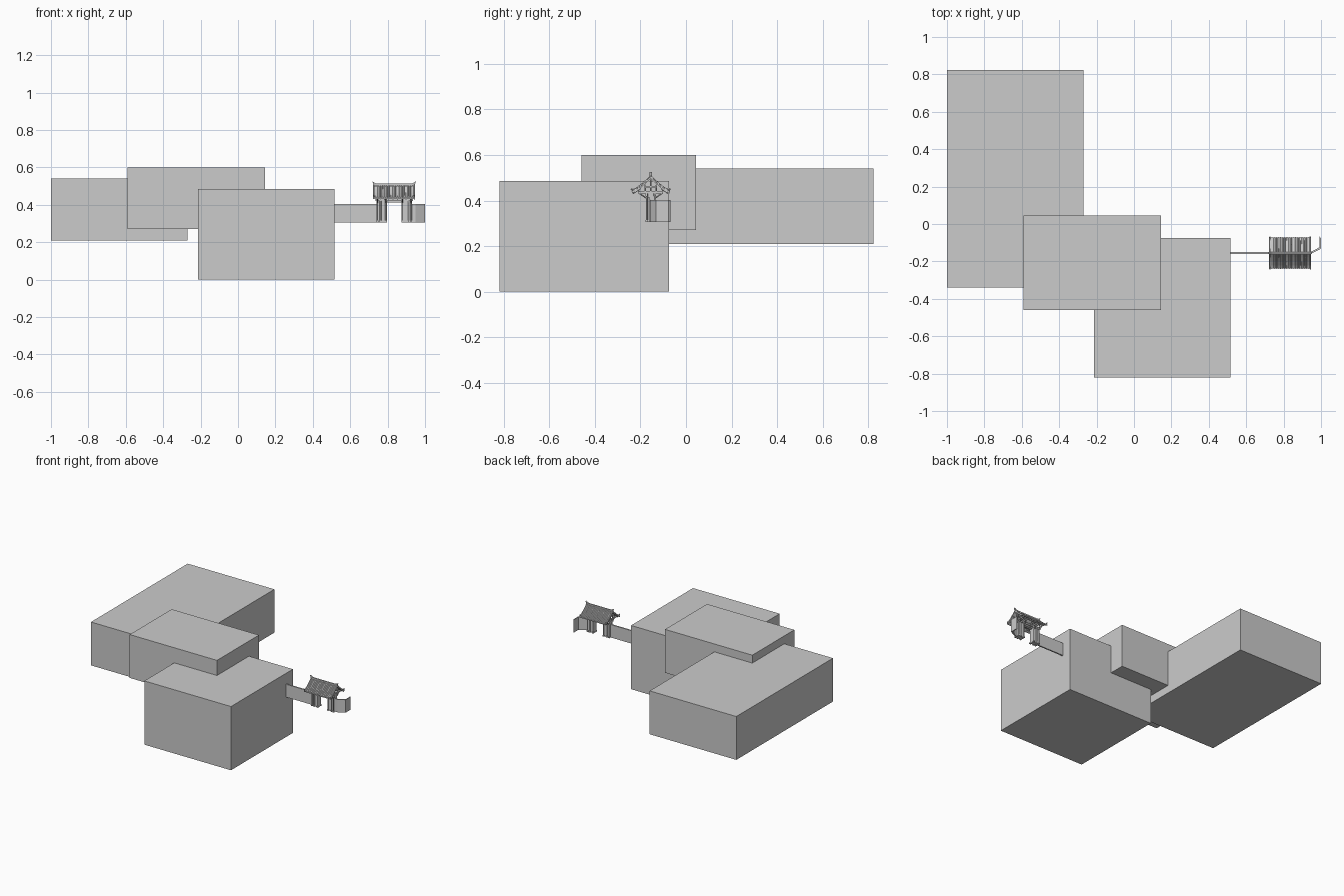
import bpy
import bmesh
import math
from mathutils import Vector

if "Cube" in bpy.data.objects:
    bpy.data.objects.remove(bpy.data.objects["Cube"], do_unlink=True)

grey = bpy.data.materials.new("plain grey")
grey.use_nodes = True
GREY = (0.6, 0.6, 0.6, 1)
grey.diffuse_color = GREY
grey.node_tree.nodes["Principled BSDF"].inputs["Base Color"].default_value = GREY


def finish(name, bm):
    bmesh.ops.recalc_face_normals(bm, faces=bm.faces)
    mesh = bpy.data.meshes.new(name)
    bm.to_mesh(mesh)
    bm.free()
    mesh.materials.append(grey)
    obj = bpy.data.objects.new(name, mesh)
    bpy.context.collection.objects.link(obj)
    return obj


def add_prism(bm, outline, shift):
    """Sweep a closed outline along a straight shift."""
    low = [bm.verts.new(p) for p in outline]
    high = [bm.verts.new(Vector(p) + Vector(shift)) for p in outline]
    bm.faces.new(low)
    bm.faces.new(high)
    n = len(low)
    for i in range(n):
        j = (i + 1) % n
        bm.faces.new((low[i], low[j], high[j], high[i]))


def add_box(bm, x, y, z):
    add_prism(bm, [(x[0], y[0], z[0]), (x[1], y[0], z[0]),
                   (x[1], y[1], z[0]), (x[0], y[1], z[0])], (0, 0, z[1] - z[0]))


def box(name, x, y, z):
    bm = bmesh.new()
    add_box(bm, x, y, z)
    return finish(name, bm)


def add_rod(bm, a, b, r, sides=8):
    """Round rod between two points."""
    a, b = Vector(a), Vector(b)
    d = (b - a).normalized()
    u = d.orthogonal().normalized()
    v = d.cross(u)
    ring = [a + r * (math.cos(t) * u + math.sin(t) * v)
            for t in (2 * math.pi * i / sides for i in range(sides))]
    add_prism(bm, ring, b - a)


# Large blocks
box("front_block", (-0.215, 0.515), (-0.82, -0.075), (0, 0.485))
box("middle_block", (-0.59, 0.145), (-0.46, 0.045), (0.27, 0.60))
box("rear_block", (-1.0, -0.27), (-0.34, 0.823), (0.21, 0.54))

# Gate layout
CX, CY, GROUND = 0.835, -0.155, 0.305
HALF = 0.112

# Courtyard wall: long run, then angled wing and short return
box("long_wall", (0.515, CX - 0.09), (CY - 0.005, CY + 0.005), (GROUND, 0.403))
bm = bmesh.new()
path = [(CX + 0.09, CY), (0.945, CY), (0.996, -0.128), (0.996, -0.072)]
inner = [(x - 0.003, y + 0.004, GROUND) for x, y in path]
outer = [(x + 0.003, y - 0.004, GROUND) for x, y in reversed(path)]
add_prism(bm, inner + outer, (0, 0, 0.098))
finish("angled_wall", bm)

# Gate piers, posts and plinths, mirrored about the gate centre
piers, posts, plinths = bmesh.new(), bmesh.new(), bmesh.new()
for s in (-1, 1):
    def span(a, b):
        return sorted((CX + s * a, CX + s * b))
    add_box(piers, span(0.04, 0.068), (CY - 0.016, CY + 0.016), (GROUND, 0.425))
    add_box(piers, span(0.068, 0.093), (CY - 0.006, CY + 0.018), (GROUND, 0.42))
    for off in (0.044, 0.073, 0.09):
        for side in (-1, 1):
            y = CY + side * 0.017
            add_rod(posts, (CX + s * off, y, GROUND), (CX + s * off, y, 0.43), 0.0045)
            add_box(plinths, span(off - 0.006, off + 0.006),
                    (y - 0.006, y + 0.006), (GROUND, GROUND + 0.01))
finish("gate_piers", piers)
finish("gate_posts", posts)
finish("post_plinths", plinths)

# Lintels and beams
bm = bmesh.new()
add_box(bm, (CX - 0.095, CX + 0.095), (CY - 0.012, CY + 0.012), (0.413, 0.432))
for side in (-1, 1):
    y = CY + side * 0.019
    add_box(bm, (CX - 0.1, CX + 0.1), (y - 0.004, y + 0.004), (0.42, 0.431))
    for k in (0.024, 0.052):
        add_rod(bm, (CX - 0.105, CY + side * k, 0.486 - k * 0.85),
                (CX + 0.105, CY + side * k, 0.486 - k * 0.85), 0.004)
add_rod(bm, (CX - 0.105, CY, 0.49), (CX + 0.105, CY, 0.49), 0.004)
finish("gate_beams", bm)

# Roof trusses with cross beams and king posts
bm = bmesh.new()
for x in (-0.09, -0.045, 0.045, 0.09):
    add_box(bm, (CX + x - 0.004, CX + x + 0.004), (CY - 0.055, CY + 0.055), (0.432, 0.441))
    add_box(bm, (CX + x - 0.004, CX + x + 0.004), (CY - 0.028, CY + 0.028), (0.458, 0.465))
    add_rod(bm, (CX + x, CY, 0.44), (CX + x, CY, 0.492), 0.004)
    for side in (-1, 1):
        add_rod(bm, (CX + x, CY + side * 0.024, 0.44), (CX + x, CY + side * 0.024, 0.466), 0.0035)
        add_rod(bm, (CX + x, CY + side * 0.018, 0.41), (CX + x, CY + side * 0.053, 0.434), 0.003)
finish("roof_trusses", bm)

# Sagging roof slopes, tile rows and rafter ends
SLOPE = [(0, 0.503), (0.022, 0.482), (0.045, 0.462), (0.066, 0.447), (0.083, 0.438)]
roof, tiles, rafters = bmesh.new(), bmesh.new(), bmesh.new()
ROWS = 20
for side in (-1, 1):
    top = [(CX - HALF, CY + side * d, z) for d, z in SLOPE]
    under = [(x, y, z - 0.007) for x, y, z in reversed(top)]
    add_prism(roof, top + under, (2 * HALF, 0, 0))
    for i in range(ROWS):
        x = CX + (2 * i / (ROWS - 1) - 1) * (HALF - 0.003)
        for (d0, z0), (d1, z1) in zip(SLOPE, SLOPE[1:]):
            add_rod(tiles, (x, CY + side * d0, z0 + 0.001),
                    (x, CY + side * d1, z1 + 0.001), 0.0034, 6)
        if i % 2:
            (d0, z0), (d1, z1) = SLOPE[2], SLOPE[4]
            add_rod(rafters, (x, CY + side * d0, z0 - 0.009),
                    (x, CY + side * (d1 - 0.006), z1 - 0.008), 0.0025, 6)
finish("roof_slopes", roof)
finish("roof_tiles", tiles)
finish("rafters", rafters)

# Ridge with raised ends
bm = bmesh.new()
profile = [(-0.116, 0.525), (-0.1, 0.515), (-0.08, 0.513), (0.08, 0.513),
           (0.1, 0.515), (0.116, 0.525), (0.108, 0.498), (-0.108, 0.498)]
add_prism(bm, [(CX + x, CY - 0.005, z) for x, z in profile], (0, 0.01, 0))
finish("roof_ridge", bm)

# Gable edge ridges with upturned tips
bm = bmesh.new()
for s in (-1, 1):
    for side in (-1, 1):
        edge = SLOPE[:-1] + [(0.08, 0.442), (0.086, 0.449)]
        pts = [(CX + s * (HALF - 0.004), CY + side * d, z + 0.004) for d, z in edge]
        for a, b in zip(pts, pts[1:]):
            add_rod(bm, a, b, 0.004, 6)
finish("gable_ridges", bm)
